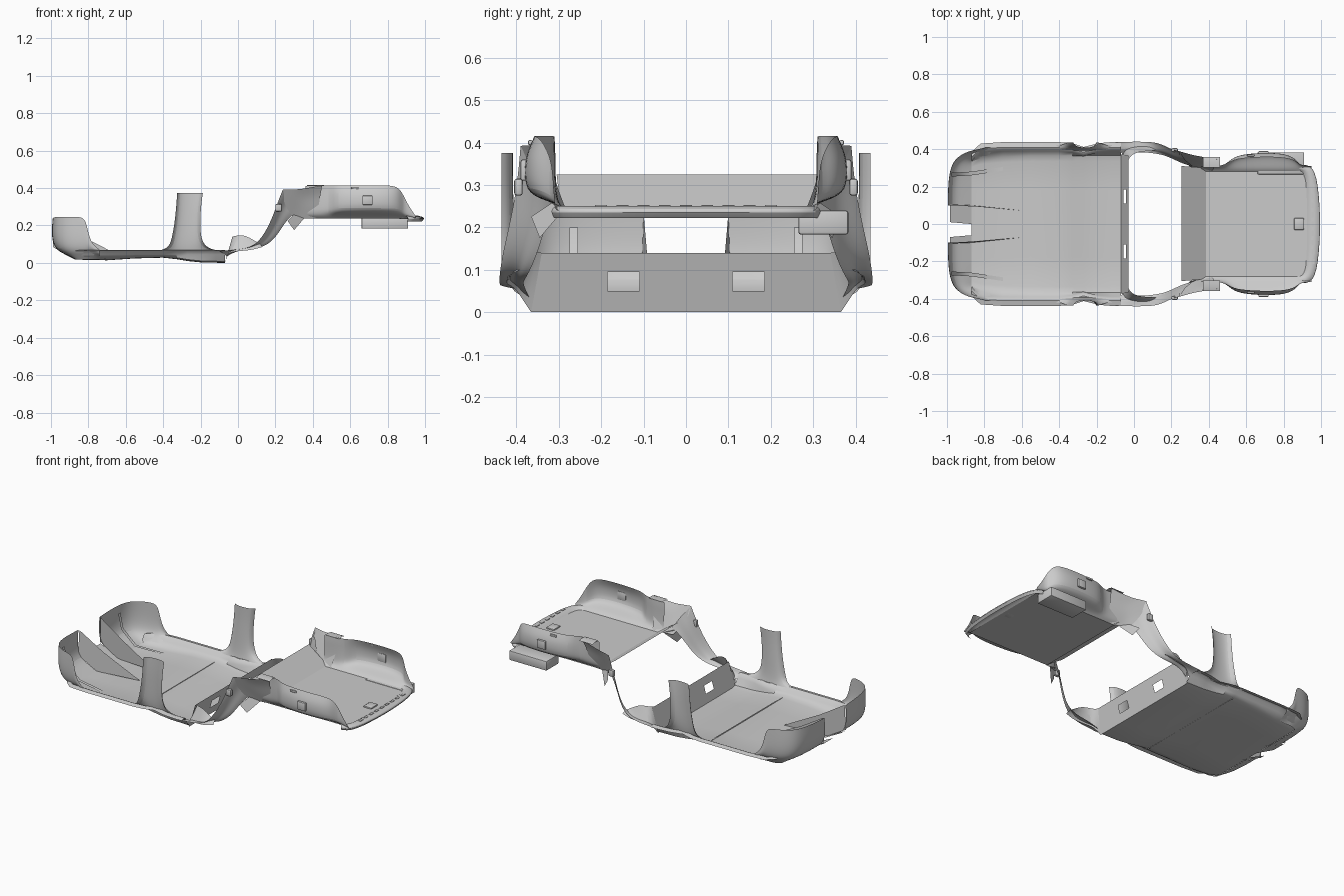
import bpy, bmesh, math

def finish(name, bm, mirror=True, sub=0, angle=40):
    me = bpy.data.meshes.new(name)
    bmesh.ops.recalc_face_normals(bm, faces=bm.faces)
    bm.to_mesh(me)
    bm.free()
    ob = bpy.data.objects.new(name, me)
    bpy.context.collection.objects.link(ob)
    if mirror:
        m = ob.modifiers.new("mirror", 'MIRROR')
        m.use_axis = (False, True, False)
        m.use_clip = True
    if sub:
        s = ob.modifiers.new("smooth", 'SUBSURF')
        s.levels = s.render_levels = sub
        s.boundary_smooth = 'PRESERVE_CORNERS'
    bpy.context.view_layer.objects.active = ob
    ob.select_set(True)
    bpy.ops.object.shade_smooth_by_angle(angle=math.radians(angle))
    ob.select_set(False)
    return ob

def loft(name, rows, mirror=True, sub=0, skip=()):
    """Join rows of 3D points into a sheet; skip lists (row, column) openings."""
    bm = bmesh.new()
    v = [[bm.verts.new(p) for p in r] for r in rows]
    for i in range(len(rows) - 1):
        for j in range(len(rows[0]) - 1):
            if (i, j) not in skip:
                bm.faces.new((v[i][j], v[i+1][j], v[i+1][j+1], v[i][j+1]))
    return finish(name, bm, mirror, sub)

def plate(name, pts, mirror=True):
    bm = bmesh.new()
    bm.faces.new([bm.verts.new(p) for p in pts])
    return finish(name, bm, mirror)

def box(name, lo, hi, mirror=True, bevel=0):
    bm = bmesh.new()
    bmesh.ops.create_cube(bm, size=1)
    for v in bm.verts:
        v.co = [lo[k] + (v.co[k] + .5) * (hi[k] - lo[k]) for k in range(3)]
    if bevel:
        bmesh.ops.bevel(bm, geom=bm.edges[:], offset=bevel, segments=2, affect='EDGES', profile=.5)
    return finish(name, bm, mirror)

def mix(a, b, t):
    return tuple(p + (q - p) * t for p, q in zip(a, b))

# Large shallow panel with raised sides and an outward sill lip
rows = []
for x, z, w, lip in [(-.87, .02, .335, .385), (-.82, .016, .35, .43), (-.7, .014, .36, .438),
                     (-.55, .024, .365, .438), (-.4, .028, .365, .438), (-.33, .02, .365, .432),
                     (-.27, .01, .365, .412), (-.19, .002, .365, .432), (-.12, .001, .365, .438), (-.07, 0, .365, .438)]:
    o = lip - .438
    rows.append([(x, 0, z), (x, .18, z), (x, w - .03, z + .001), (x, w, z + .008),
                 (x, .388 + o, .045), (x, .398 + o, .064), (x, .41 + o, .07), (x, lip, .063)])
loft("main_panel", rows)
box("panel_seam", (-.402, -.36, .027), (-.396, .36, .031), False)

# Upright end wall, wrapping round both corners
wall = [  # outer x, outer y, top z, base x, base y
    (-.995, .1, .235, -.87, .1), (-.995, .2, .24, -.87, .2), (-.985, .29, .245, -.87, .28),
    (-.96, .345, .246, -.87, .325), (-.91, .38, .246, -.86, .338), (-.86, .395, .246, -.84, .345),
    (-.82, .403, .24, -.82, .35), (-.805, .407, .16, -.80, .35), (-.785, .41, .1, -.78, .35), (-.74, .41, .068, -.74, .355)]
rows = []
for x, y, zt, bx, by in wall:
    m = mix((bx, by), (x, y), .85)
    zm = min(.08, zt * .75)
    rows.append([(bx, by, .018), (*mix((bx, by), (x, y), .45), .018 + zm * .35), (*m, zm * .9),
                 (x, y, zm + (zt - zm) * .3), (x, y, zm + (zt - zm) * .7), (x + .004, y, zt)])
loft("end_corner_wall", rows, sub=2)

# Tapered fins and floor strips beside the central notch
plate("end_fin", [(-.985, .1, .235), (-.99, .105, .085), (-.87, .1, .018), (-.6, .072, .022), (-.83, .092, .14)])
plate("notch_strip_wide", [(-.87, 0, .02), (-.87, .1, .019), (-.985, .1, .078), (-.985, .01, .078)], False)
plate("notch_strip_narrow", [(-.87, -.06, .02), (-.87, -.1, .019), (-.985, -.1, .078), (-.985, -.07, .078)], False)

# Inner stepped trim behind the end wall
loft("end_inner_trim", [[(-.975, y, .2), (-.955, y, .11), (-.87, y + .005, .03), (-.70, y + .03, .018)]
                        for y in (.255, .275)])

# Middle pillars, flared at the foot with edges turned outward
rows = []
for z, a, b, y in [(.064, -.43, -.1, .392), (.075, -.385, -.15, .394), (.1, -.362, -.185, .398),
                   (.15, -.35, -.2, .402), (.22, -.338, -.203, .405), (.3, -.33, -.198, .408), (.375, -.325, -.188, .408)]:
    e = .435 if z > .09 else .42
    rows.append([(a, e, z), (a + .012, y + .008, z), (a * .65 + b * .35, y, z),
                 (a * .35 + b * .65, y, z), (b - .012, y + .008, z), (b, e, z)])
loft("middle_pillar", rows, sub=2)

# Cross wall with two rectangular openings
ys = [0, .11, .185, .3, .34, .365]
zs = [0, .05, .095, .14]
rows = [[(-.07 + .04 * z / .14, y, z) for z in zs] for y in ys]
loft("cross_wall", rows, skip={(1, 1)})

# Rounded end of the cross wall running into the side rails
rows = []
for bx, by, bz, tx, ty, tz in [(-.07, .365, 0, -.03, .34, .14), (-.06, .385, .03, -.022, .36, .142),
                               (-.045, .405, .06, 0, .378, .148), (.02, .42, .064, .04, .388, .148),
                               (.08, .425, .07, .09, .392, .118), (.13, .42, .085, .12, .392, .1)]:
    rows.append([mix((bx, by, bz), (tx, ty, tz), t) for t in (0, .33, .67, 1)])
loft("cross_wall_corner", rows, sub=1)

# Side rails climbing to the raised tray
rails = [  # inner edge, outer edge
    ((-.06, .37, .035), (-.1, .438, .064)), ((0, .385, .068), (-.02, .44, .07)), ((.08, .382, .075), (.07, .44, .08)),
    ((.15, .372, .09), (.12, .435, .125)), ((.2, .352, .135), (.16, .42, .19)),
    ((.235, .335, .19), (.19, .405, .26)), ((.27, .32, .24), (.215, .395, .33)),
    ((.31, .31, .275), (.24, .39, .392))]
rows = []
for a, b in rails:
    m = mix(a, b, .55)
    rows.append([a, mix(a, b, .2), (m[0], m[1] - .012, m[2] + .004), mix(a, b, .85), b])
loft("side_rail", rows, sub=2)

# Upper joining panel and hanging triangular guard
loft("rail_join", [[(.24, .39, .392), (.24, .365, .33), (.275, .33, .27), (.30, .305, .235)],
                   [(.29, .375, .394), (.30, .35, .34), (.32, .315, .28), (.34, .295, .238)],
                   [(.33, .365, .392), (.35, .335, .35), (.37, .312, .29), (.38, .288, .237)],
                   [(.45, .345, .415), (.44, .32, .36), (.43, .306, .3), (.42, .281, .237)]], sub=2)
plate("triangular_guard", [(.265, .365, .225), (.30, .345, .175), (.355, .29, .24), (.30, .31, .262)])
box("rail_latch", (.2, .385, .275), (.235, .405, .315), bevel=.006)

# Raised tray: floor, sloping divider and rounded lip
plate("tray_floor", [(.38, -.285, .236), (.93, -.285, .236), (.93, .285, .236), (.38, .285, .236)], False)
plate("sloping_divider", [(.255, -.305, .325), (.255, .31, .325), (.385, .3, .238), (.385, -.295, .238)], False)
rows = []
for xi, yi, xo, yo in [(.925, 0, .998, 0), (.925, .1, .995, .1), (.922, .2, .985, .21), (.915, .25, .97, .275),
                       (.9, .278, .945, .312), (.87, .285, .91, .318)]:
    p, q = (xi, yi), (xo, yo)
    rows.append([(*p, .236), (*mix(p, q, .3), .25), (*mix(p, q, .65), .252), (*mix(p, q, .95), .243), (*q, .236), (*mix(p, q, .8), .222)])
loft("tray_lip", rows, sub=1)
for i in range(9):
    y = -.2 + i * .05
    box("lip_slot", (.95, y - .014, .248), (.964, y + .014, .253), False)
box("lip_catch", (.855, -.033, .236), (.91, .033, .248), False, .008)

# Tray side walls with bulging side pockets
rows = []
for x, p, zt in [(.36, 0, .412), (.42, 0, .415), (.49, .005, .415), (.53, .055, .415), (.62, .07, .415),
                 (.72, .075, .415), (.81, .068, .415), (.86, .045, .405), (.885, .01, .36), (.915, .003, .3), (.95, 0, .25)]:
    h = zt - .238
    rows.append([(x, .28, .238), (x, .296, .238 + h * .08), (x, .302 + p * .55, .238 + h * .16),
                 (x, .306 + p, .238 + h * .27), (x, .308 + p, .238 + h * .6),
                 (x, .308 + p * .9, .238 + h * .8), (x, .31 + p * .65, zt)])
loft("tray_side_wall", rows, sub=2)
# Front edge flange of the wall top
loft("wall_top_flange", [[(x, .303, .414), (x, .335, .416), (x, .358, .41)] for x in (.37, .46)])

# Wall fittings: square socket, long slot, box under one side
box("wall_socket", (.665, .374, .31), (.72, .39, .36), bevel=.005)
box("wall_slot", (.605, .362, .394), (.645, .372, .406), bevel=.003)
box("under_box", (.66, .265, .183), (.91, .383, .24), False, .006)
